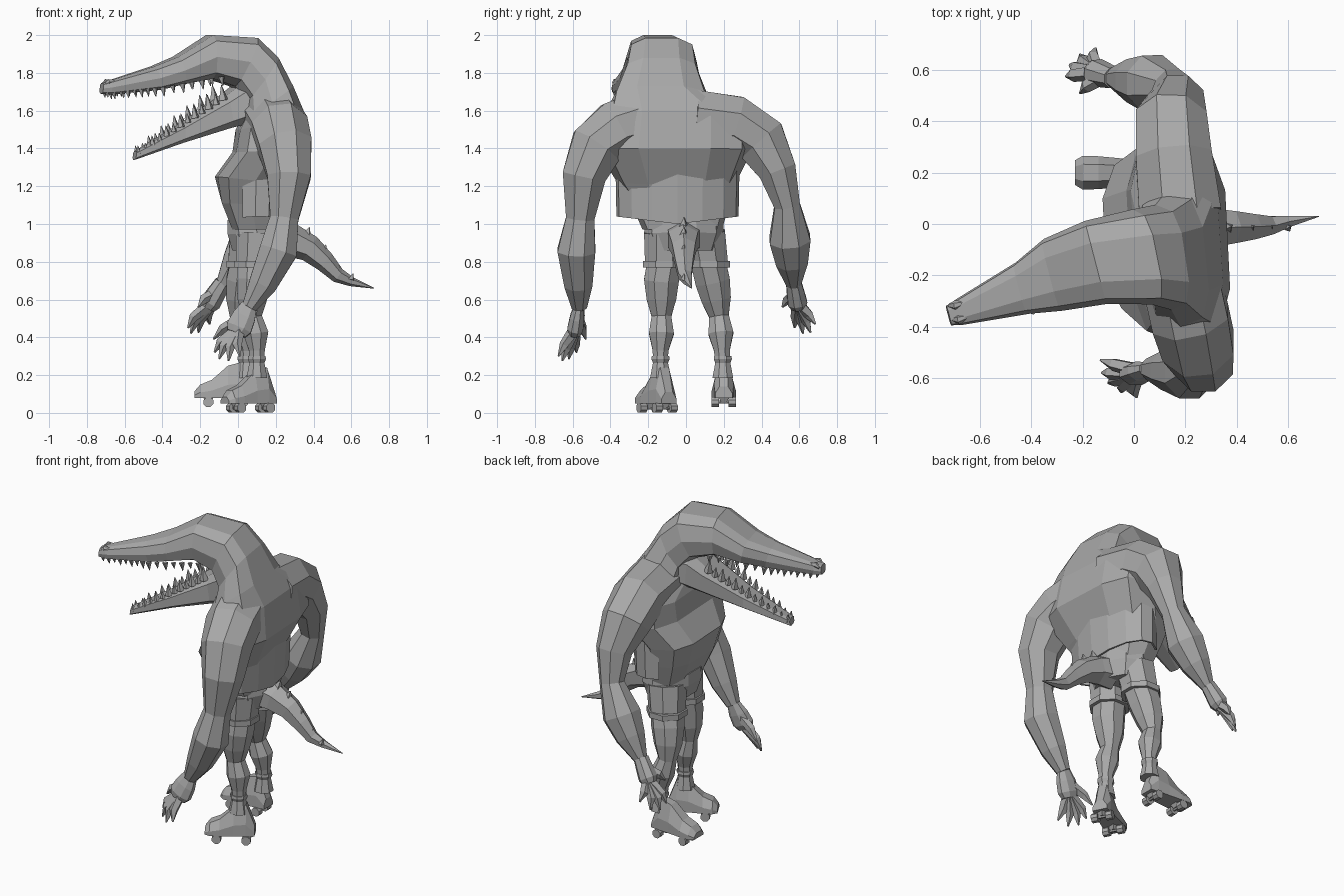
import bpy, bmesh, math
from mathutils import Vector as V

if "Cube" in bpy.data.objects:
    bpy.data.objects.remove(bpy.data.objects["Cube"], do_unlink=True)

grey = bpy.data.materials.new("plain grey")
grey.use_nodes = True
grey.diffuse_color = (0.4, 0.4, 0.4, 1)
grey.node_tree.nodes["Principled BSDF"].inputs["Base Color"].default_value = (0.4, 0.4, 0.4, 1)


def finish(name, bm):
    bmesh.ops.recalc_face_normals(bm, faces=bm.faces)
    mesh = bpy.data.meshes.new(name)
    bm.to_mesh(mesh)
    bm.free()
    mesh.materials.append(grey)
    ob = bpy.data.objects.new(name, mesh)
    bpy.context.collection.objects.link(ob)
    return ob


def skin(bm, rings, closed=True):
    """Bridge rings of points, with end caps when closed."""
    rows = [[bm.verts.new(p) for p in r] for r in rings]
    n = len(rows[0])
    for a, b in zip(rows, rows[1:]):
        for i in range(n if closed else n - 1):
            j = (i + 1) % n
            bm.faces.new((a[i], a[j], b[j], b[i]))
    if closed:
        bm.faces.new(rows[0])
        bm.faces.new(rows[-1])


def tube(bm, pts, radii, n=8, ref=(1, 0, 0), flat=1):
    """Tapered limb along a path; radii reach the flats, flat squashes across ref."""
    pts = [V(p) for p in pts]
    rings = []
    for i, p in enumerate(pts):
        t = (pts[min(i + 1, len(pts) - 1)] - pts[max(i - 1, 0)]).normalized()
        u = V(ref) - t * t.dot(V(ref))
        u.normalize()
        w = t.cross(u) * flat
        r = radii[i] / math.cos(math.pi / n)
        angles = [math.tau * (k + 0.5) / n for k in range(n)]
        rings.append([p + (u * math.cos(a) + w * math.sin(a)) * r for a in angles])
    skin(bm, rings)


def limb(name, pts, radii, n=8, ref=(1, 0, 0), flat=1):
    bm = bmesh.new()
    tube(bm, pts, radii, n, ref, flat)
    return finish(name, bm)


def profile_loft(name, rows, n=10, box=0.75):
    """Rows: upper x, z, lower x, z, centre y, half width, sideways twist."""
    angles = [math.tau * (k + 0.5) / n for k in range(n)]
    pw = lambda v: math.copysign(abs(v) ** box, v)
    top = max(pw(math.cos(a)) for a in angles)
    wide = max(pw(math.sin(a)) for a in angles)
    rings = []
    for xu, zu, xl, zl, y, w, twist in rows:
        side = V((-twist, 1, 0)) * w
        mid = V(((xu + xl) / 2, y, (zu + zl) / 2))
        half = V(((xu - xl) / 2, 0, (zu - zl) / 2))
        rings.append([mid + half * pw(math.cos(a)) / top + side * pw(math.sin(a)) / wide
                      for a in angles])
    bm = bmesh.new()
    skin(bm, rings)
    return finish(name, bm)


def spike(bm, base, tip, r, n=4):
    tube(bm, [base, tip], [r, r * 0.08], n, (0.3, 0.9, 0.2))


# Head, neck and torso as one continuous skin
profile_loft("head_and_torso", [
    (-.72, 1.745, -.725, 1.69, -.357, .038, .26),
    (-.68, 1.76, -.68, 1.685, -.343, .05, .26),
    (-.45, 1.835, -.42, 1.71, -.25, .1, .26),
    (-.33, 1.885, -.30, 1.74, -.198, .14, .26),
    (-.15, 2.0, -.15, 1.77, -.15, .162, .26),
    (.09, 1.985, -.03, 1.73, -.128, .185, .2),
    (.20, 1.88, .03, 1.65, -.13, .205, .15),
    (.28, 1.73, .03, 1.56, -.135, .265, .1),
    (.335, 1.60, .0, 1.5, -.05, .39, .07),
    (.365, 1.4, -.02, 1.38, -.06, .41, .05),
    (.27, 1.21, -.115, 1.25, -.05, .32, .05),
    (.23, 1.1, -.085, 1.11, -.03, .26, 0),
    (.22, .97, -.03, .97, -.02, .21, 0)], 10, 0.65)

# Lower jaw
profile_loft("lower_jaw", [
    (-.545, 1.385, -.55, 1.34, -.29, .035, .26),
    (-.3, 1.53, -.3, 1.43, -.2, .08, .26),
    (-.08, 1.68, -.05, 1.51, -.13, .125, .26),
    (.01, 1.75, .03, 1.53, -.12, .15, .26),
    (.1, 1.75, .1, 1.55, -.11, .16, .2)], 8, 0.6)

# Nostrils, mirrored across the head axis
s = V((-.25, .97, 0))
bm = bmesh.new()
for m in (-1, 1):
    nose = V((-.69, -.345, 1.75)) + s * .028 * m
    tube(bm, [nose - V((.025, 0, .012)), nose, nose + V((.04, .012, .006))], [.006, .017, .006], 6, (0, 0, 1))
finish("nostrils", bm)


# Teeth follow both edges of each jaw
def teeth(name, back, front, w_back, w_front, tall_back, tall_front, count):
    bm = bmesh.new()
    back, front = V(back), V(front)
    for i in range(count):
        f = i / (count - 1)
        tall = tall_back + (tall_front - tall_back) * f
        if i % 2:
            tall *= .75
        for m in (-1, 1):
            p = back.lerp(front, f) + s * m * (w_back + (w_front - w_back) * f)
            spike(bm, p, p + V((-tall * .15, 0, tall)), abs(tall) * .2 + .003)
    finish(name, bm)


teeth("upper_teeth", (-.12, -.15, 1.78), (-.42, -.25, 1.725), .13, .09, -.05, -.05, 7)
teeth("upper_front_teeth", (-.46, -.26, 1.72), (-.7, -.348, 1.695), .08, .03, -.045, -.035, 8)
teeth("lower_teeth", (-.1, -.14, 1.655), (-.53, -.285, 1.37), .095, .025, .08, .045, 13)

# Arms, with shoulders blending into the back
limb("right_arm", [(.18, -.2, 1.56), (.22, -.37, 1.5), (.25, -.475, 1.41), (.27, -.54, 1.25),
                   (.245, -.56, 1.03), (.215, -.58, .86), (.13, -.57, .68), (.06, -.565, .56)],
     [.15, .15, .14, .115, .075, .1, .074, .04])
limb("left_arm", [(.18, .04, 1.55), (.155, .26, 1.53), (.145, .4, 1.44), (.17, .485, 1.28), (.15, .535, 1.1),
                  (.07, .55, .92), (0, .56, .8), (-.08, .57, .68)],
     [.16, .148, .138, .1, .068, .108, .084, .038])


def hand(name, wrist, palm, width, flat, thumb, tips):
    bm = bmesh.new()
    wrist, palm = V(wrist), V(palm)
    tube(bm, [wrist, wrist.lerp(palm, .5), palm, palm.lerp(wrist, -.25)],
         [.042, width * .9, width, width * .75], 8, (1, 0, 0), flat)
    for i, tip in enumerate([thumb] + tips):
        tip = V(tip)
        base = palm.lerp(tip, .12) if i else wrist.lerp(palm, .5)
        mid = base.lerp(tip, .62) + V((-.012, 0, .01))
        tube(bm, [base, mid, tip], [.026, .021, .004], 5, (0, 1, 0))
    finish(name, bm)


hand("right_hand", (.06, -.565, .57), (.005, -.585, .45), .068, .62, (-.13, -.53, .39),
     [(-.125, -.58, .32), (-.1, -.62, .285), (-.05, -.655, .275), (.01, -.675, .3)])
hand("left_hand", (-.08, .57, .69), (-.145, .59, .585), .054, .95, (-.21, .51, .56),
     [(-.265, .575, .45), (-.25, .62, .42), (-.21, .66, .425), (-.15, .685, .47)])

# Open vest hanging under the broad back
bm = bmesh.new()
rings = []
for z, rx, ry, cx in ((1.46, .17, .34, .14), (1.25, .18, .33, .115), (1.0, .17, .325, .11)):
    angles = [math.radians(-120 + 24 * k) for k in range(11)]
    rings.append([V((cx + rx * math.cos(a), -.045 + ry * math.sin(a), z + .04 * abs(math.sin(a))))
                  for a in angles])
skin(bm, rings, False)
vest = finish("open_vest", bm)
vest.modifiers.new("cloth", 'SOLIDIFY').thickness = .012

# Shorts, legs and hems
limb("shorts_seat", [(.095, -.01, 1.03), (.1, -.01, .95), (.1, -.01, .86)], [.15, .155, .13], 10, (1, 0, 0), 1.3)
LEGS = {
    "right": [(.1, -.11, .95), (.09, -.115, .79), (.085, -.13, .7), (.075, -.13, .6), (.075, -.13, .51),
              (.095, -.13, .42), (.1, -.135, .33), (.1, -.135, .24)],
    "left": [(.07, .095, .95), (.05, .12, .79), (.03, .14, .7), (.015, .16, .6), (.01, .175, .51),
             (.035, .185, .42), (.045, .19, .33), (.045, .195, .24)]}
for name, pts in LEGS.items():
    limb(name + "_leg", pts, [.1, .092, .092, .078, .052, .066, .042, .037])
    top, low = V(pts[0]), V(pts[1])
    limb(name + "_shorts_leg", [top, low], [.112, .102])
    limb(name + "_hem", [low + V((0, 0, .015)), low - V((0, 0, .02))], [.112, .112])


# Roller skates: boot, cuff, axles and four wheels
def skate(name, ankle, heel, yaw, lift, length):
    f = V((-math.cos(yaw), math.sin(yaw), 0))
    side = V((f.y, -f.x, 0))
    heel = V(heel)
    bm = bmesh.new()
    rings = []
    for d, top, w in ((0, .11, .045), (.17, .24, .052), (.42, .22, .056),
                      (.7, .145, .064), (.9, .12, .066), (1, .085, .048)):
        c = heel + f * length * d
        rings.append([c + side * w * m + V((0, 0, z + lift)) for m, z in
                      ((-1, .05), (1, .05), (1, .05 + (top - .05) * .4),
                       (.5, top), (-.5, top), (-1, .05 + (top - .05) * .4))])
    skin(bm, rings)
    finish(name + "_boot", bm)
    ankle = V(ankle)
    limb(name + "_boot_cuff", [ankle - V((0, 0, .1)), ankle - V((0, 0, .02)), ankle, ankle + V((0, 0, .015))],
         [.055, .04, .048, .046])
    bm = bmesh.new()
    for d in (.16, .76):
        c = heel + f * length * d + V((0, 0, lift + .027))
        tube(bm, [c + V((0, 0, .03)), c], [.03, .015], 4)
        tube(bm, [c - side * .06, c + side * .06], [.008, .008], 6, (0, 0, 1))
        for m in (-1, 1):
            tube(bm, [c + side * .025 * m, c + side * .064 * m], [.026, .026], 8, (0, 0, 1))
    finish(name + "_wheels", bm)


skate("right", (.1, -.135, .285), (.185, -.09, 0), math.radians(-28), 0, .29)
skate("left", (.045, .195, .285), (.075, .2, 0), 0, .03, .305)

# Tail with spikes along the top
limb("tail", [(.18, -.01, .93), (.28, -.015, .915), (.38, -.012, .87), (.46, -.01, .8), (.53, -.005, .727),
              (.6, .01, .695), (.72, .03, .66)], [.09, .078, .062, .048, .035, .022, .002], 6, (0, 1, 0))
bm = bmesh.new()
for x, z, h in ((.29, .985, .06), (.36, .935, .06), (.45, .85, .05), (.53, .76, .03), (.6, .715, .03)):
    spike(bm, (x, -.015, z - .01), (x + h * .3, -.01, z + h * .8), h * .4)
finish("tail_spikes", bm)
